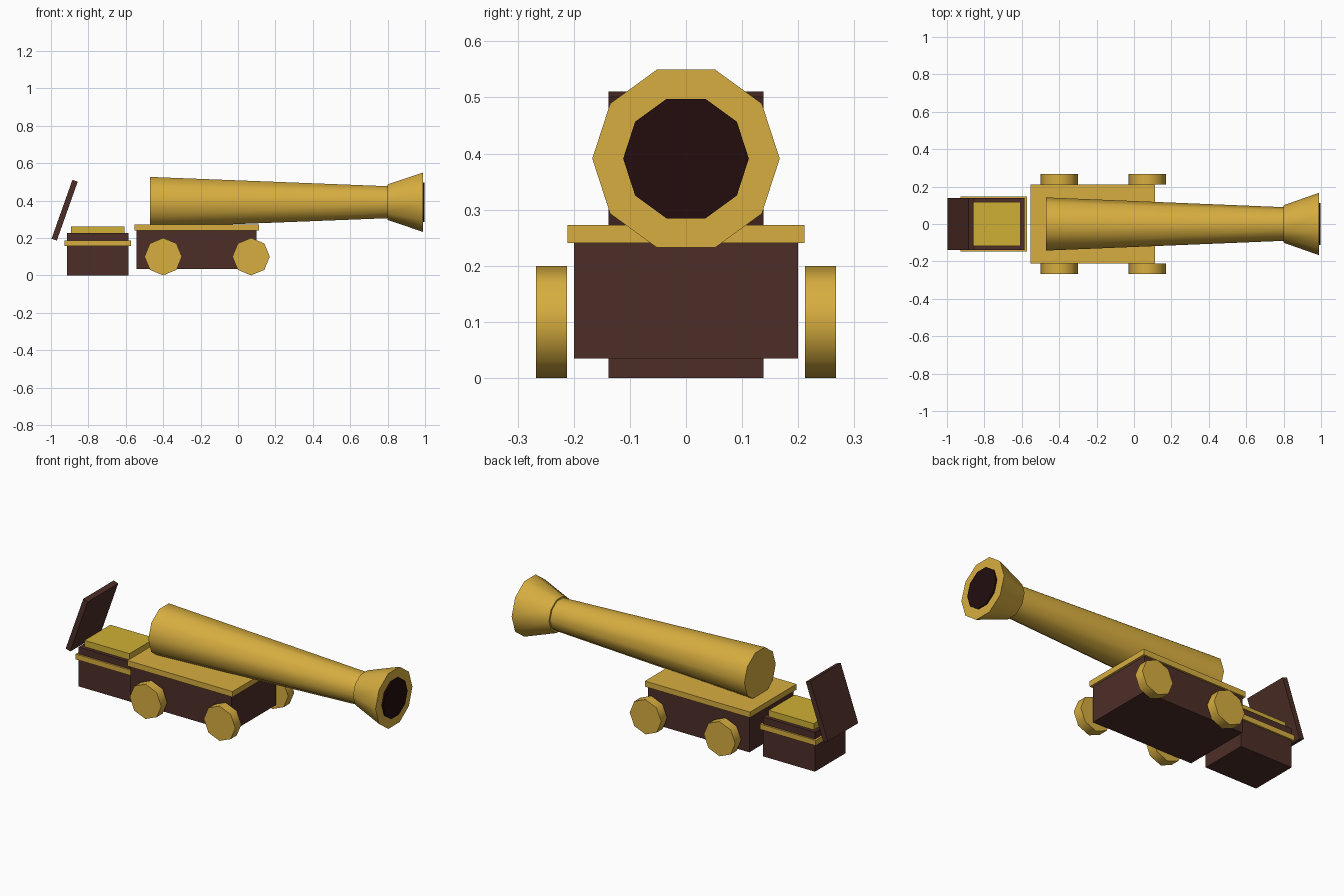
import bpy, bmesh
from math import radians
from mathutils import Matrix, Vector

cube = bpy.data.objects.get("Cube")
if cube:
    bpy.data.objects.remove(cube, do_unlink=True)


def material(name, color):
    m = bpy.data.materials.new(name)
    m.use_nodes = True
    m.diffuse_color = (*color, 1)
    bsdf = next(n for n in m.node_tree.nodes if n.type == 'BSDF_PRINCIPLED')
    bsdf.inputs["Base Color"].default_value = (*color, 1)
    return m


brass = material("brass", (0.68, 0.42, 0.051))
treasure = material("treasure gold", (0.63, 0.434, 0.037))
wood = material("dark wood", (0.074, 0.027, 0.02))
soot = material("bore black", (0.017, 0.004, 0.0045))


def finish(name, bm, mat, smooth=False):
    mesh = bpy.data.meshes.new(name)
    bm.to_mesh(mesh)
    bm.free()
    mesh.materials.append(mat)
    obj = bpy.data.objects.new(name, mesh)
    bpy.context.collection.objects.link(obj)
    if smooth:
        bpy.ops.object.select_all(action='DESELECT')
        obj.select_set(True)
        bpy.context.view_layer.objects.active = obj
        bpy.ops.object.shade_smooth_by_angle(angle=radians(60))
    return obj


def box(name, mat, x, half_y, z):
    """Box spanning the x and z ranges, symmetric in y."""
    bm = bmesh.new()
    bmesh.ops.create_cube(bm, size=1)
    bmesh.ops.scale(bm, verts=bm.verts, vec=(x[1] - x[0], 2 * half_y, z[1] - z[0]))
    bmesh.ops.translate(bm, verts=bm.verts, vec=(sum(x) / 2, 0, sum(z) / 2))
    return finish(name, bm, mat)


def tube(name, mat, sides, r1, r2, length, centre, axis):
    """Capped cone or cylinder turned about the given axis."""
    bm = bmesh.new()
    turn = Matrix.Translation(Vector(centre)) @ Matrix.Rotation(radians(90), 4, axis)
    bmesh.ops.create_cone(bm, cap_ends=True, segments=sides, radius1=r1,
                          radius2=r2, depth=length, matrix=turn)
    return finish(name, bm, mat, smooth=True)


# Carriage
box("carriage_body", wood, (-0.542, 0.1), 0.2, (0.035, 0.242))
box("carriage_deck", brass, (-0.554, 0.113), 0.211, (0.241, 0.273))

# Wheels
for end, x in (("rear", -0.4), ("front", 0.07)):
    for side, s in (("left", 1), ("right", -1)):
        tube(f"{end}_{side}_wheel", brass, 8, 0.1, 0.1, 0.055, (x, s * 0.24, 0.1), 'X')

# Gun barrel, flared muzzle and dark bore
axis_z = 0.391
tube("barrel", brass, 10, 0.142, 0.09, 1.27, (0.165, 0, axis_z), 'Y')
tube("muzzle", brass, 10, 0.1, 0.167, 0.19, (0.895, 0, axis_z), 'Y')
tube("bore", soot, 10, 0.112, 0.112, 0.02, (0.988, 0, axis_z), 'Y')

# Treasure chest with open lid
box("chest_body", wood, (-0.915, -0.585), 0.138, (0, 0.226))
box("chest_band", brass, (-0.927, -0.573), 0.148, (0.156, 0.186))
box("chest_treasure", treasure, (-0.893, -0.607), 0.117, (0.22, 0.262))
lid = box("chest_lid", wood, (-0.015, 0.015), 0.138, (-0.167, 0.167))
lid.location = (-0.927, 0, 0.348)
lid.rotation_euler.y = radians(19.5)
